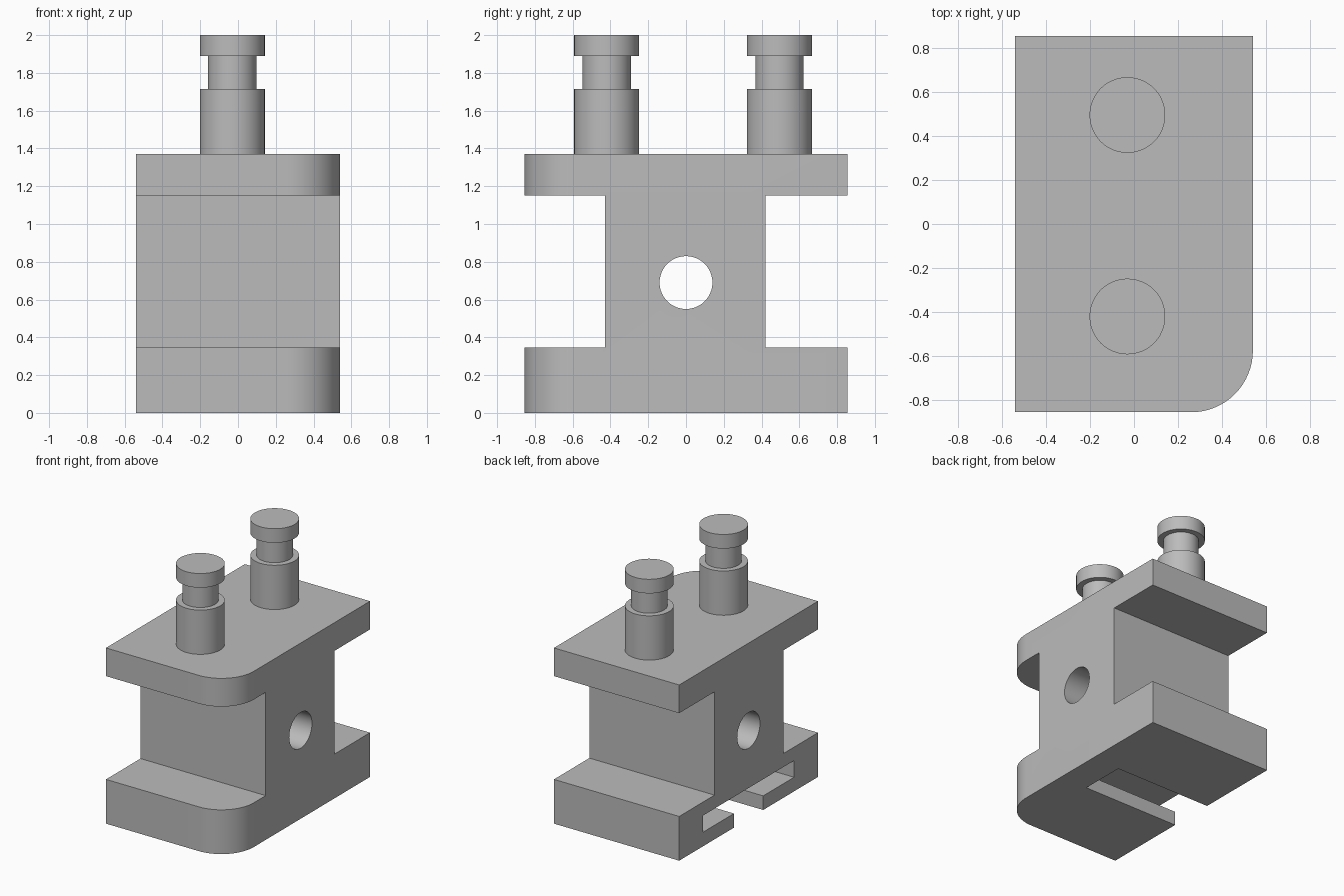
import bpy
import bmesh
import math
from mathutils import Matrix, Vector

cube = bpy.data.objects.get("Cube")
if cube:
    bpy.data.objects.remove(cube, do_unlink=True)

grey = bpy.data.materials.new("plain grey")
grey.use_nodes = True
colour = (0.5, 0.5, 0.5, 1)
grey.diffuse_color = colour
grey.node_tree.nodes["Principled BSDF"].inputs["Base Color"].default_value = colour


def make_object(name, bm):
    bmesh.ops.recalc_face_normals(bm, faces=bm.faces)
    mesh = bpy.data.meshes.new(name)
    bm.to_mesh(mesh)
    bm.free()
    mesh.materials.append(grey)
    obj = bpy.data.objects.new(name, mesh)
    bpy.context.collection.objects.link(obj)
    return obj


def extrude_along_x(profile, x0, x1):
    """Solid from a closed (y, z) profile."""
    bm = bmesh.new()
    face = bm.faces.new([bm.verts.new((x0, y, z)) for y, z in profile])
    out = bmesh.ops.extrude_face_region(bm, geom=[face])
    verts = [v for v in out["geom"] if isinstance(v, bmesh.types.BMVert)]
    bmesh.ops.translate(bm, verts=verts, vec=Vector((x1 - x0, 0, 0)))
    return bm


def activate(obj):
    bpy.ops.object.select_all(action="DESELECT")
    obj.select_set(True)
    bpy.context.view_layer.objects.active = obj


def smooth(obj):
    activate(obj)
    bpy.ops.object.shade_smooth_by_angle(angle=math.radians(30))


def cut(obj, cutter):
    cutter.hide_render = True
    mod = obj.modifiers.new("cut", "BOOLEAN")
    mod.operation = "DIFFERENCE"
    mod.solver = "EXACT"
    mod.object = cutter
    activate(obj)
    bpy.ops.object.modifier_apply(modifier=mod.name)
    bpy.data.objects.remove(cutter, do_unlink=True)


# Body: I-shaped section with one rounded vertical corner on both flanges
HALF_X, HALF_Y = 0.54, 0.855
section = [(-HALF_Y, 0), (HALF_Y, 0), (HALF_Y, 0.345), (0.42, 0.345),
           (0.42, 1.15), (HALF_Y, 1.15), (HALF_Y, 1.37), (-HALF_Y, 1.37),
           (-HALF_Y, 1.15), (-0.43, 1.15), (-0.43, 0.345), (-HALF_Y, 0.345)]
bm = extrude_along_x(section, -HALF_X, HALF_X)
corners = [e for e in bm.edges
           if all(v.co.x > 0.5 and v.co.y < -0.8 for v in e.verts)]
bmesh.ops.bevel(bm, geom=corners, offset=0.28, segments=16, profile=0.5,
                affect="EDGES")
body = make_object("body", bm)

# T-slot open to the underside and the -x side
half_slot = [(0.18, -0.1), (0.18, 0.11), (0.56, 0.11), (0.56, 0.24)]
slot = half_slot + [(-y, z) for y, z in reversed(half_slot)]
cut(body, make_object("slot_cutter", extrude_along_x(slot, -0.7, 0.3)))

# Cross hole through the web
bm = bmesh.new()
bmesh.ops.create_cone(bm, cap_ends=True, segments=48, radius1=0.14,
                      radius2=0.14, depth=2,
                      matrix=Matrix.Translation((0, 0, 0.69))
                      @ Matrix.Rotation(math.pi / 2, 4, "Y"))
cut(body, make_object("hole_cutter", bm))
smooth(body)

# Grooved pins: revolved (radius, z) outline
outline = [(0, 1.37), (0.172, 1.37), (0.172, 1.715), (0.128, 1.715),
           (0.128, 1.89), (0.172, 1.89), (0.172, 2), (0, 2)]
for name, y in (("front_pin", -0.42), ("back_pin", 0.495)):
    bm = bmesh.new()
    verts = [bm.verts.new((r, 0, z)) for r, z in outline]
    edges = [bm.edges.new(pair) for pair in zip(verts, verts[1:])]
    bmesh.ops.spin(bm, geom=verts + edges, cent=(0, 0, 0), axis=(0, 0, 1),
                   angle=2 * math.pi, steps=48)
    bmesh.ops.remove_doubles(bm, verts=bm.verts, dist=0.0005)
    pin = make_object(name, bm)
    pin.location = (-0.03, y, 0)
    smooth(pin)
